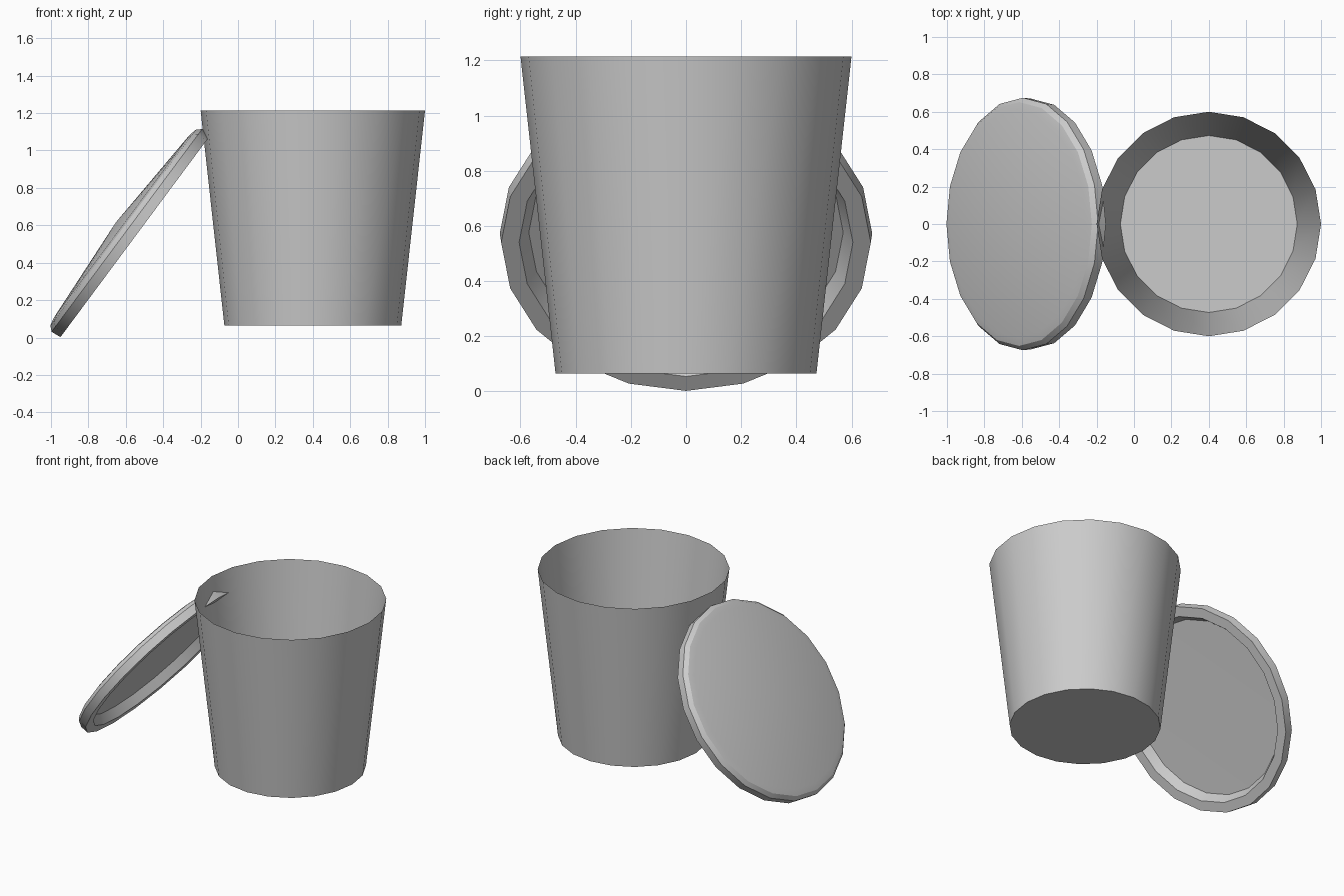
import bpy, bmesh, math
from mathutils import Matrix, Vector

if "Cube" in bpy.data.objects:
    bpy.data.objects.remove(bpy.data.objects["Cube"])

SIDES = 20


def lathe(name, profile, matrix):
    """Revolve (radius, height) points about local z; radius 0 makes a tip."""
    bm = bmesh.new()
    rings = []
    for r, h in profile:
        if r == 0:
            rings.append([bm.verts.new((0, 0, h))] * SIDES)
        else:
            rings.append([bm.verts.new((r * math.cos(a), r * math.sin(a), h))
                          for a in (2 * math.pi * i / SIDES for i in range(SIDES))])
    for lo, hi in zip(rings, rings[1:]):
        for i in range(SIDES):
            j = (i + 1) % SIDES
            quad = [lo[i], lo[j], hi[j], hi[i]]
            bm.faces.new(list(dict.fromkeys(quad)))
    me = bpy.data.meshes.new(name)
    bm.to_mesh(me)
    bm.free()
    ob = bpy.data.objects.new(name, me)
    ob.matrix_world = matrix
    bpy.context.collection.objects.link(ob)
    bpy.ops.object.select_all(action='DESELECT')
    ob.select_set(True)
    bpy.context.view_layer.objects.active = ob
    bpy.ops.object.shade_smooth_by_angle(angle=math.radians(22))
    return ob


# Open tapered tub: closed base, single thin wall
lathe("tub", [(0, 0.065), (0.473, 0.065), (0.6, 1.215)],
      Matrix.Translation((0.4, 0, 0)))

# Lid leaning on the tub: hollow underside, rolled rim, slightly domed top
tilt = math.radians(-53.4)
lid_matrix = Matrix.Translation(Vector((-0.55, 0, 0.54))) @ Matrix.Rotation(tilt, 4, 'Y')
lathe("lid", [(0, 0.065), (0.57, 0.06), (0.605, 0), (0.67, 0),
              (0.675, 0.055), (0.652, 0.08), (0.61, 0.09), (0, 0.128)],
      lid_matrix)
